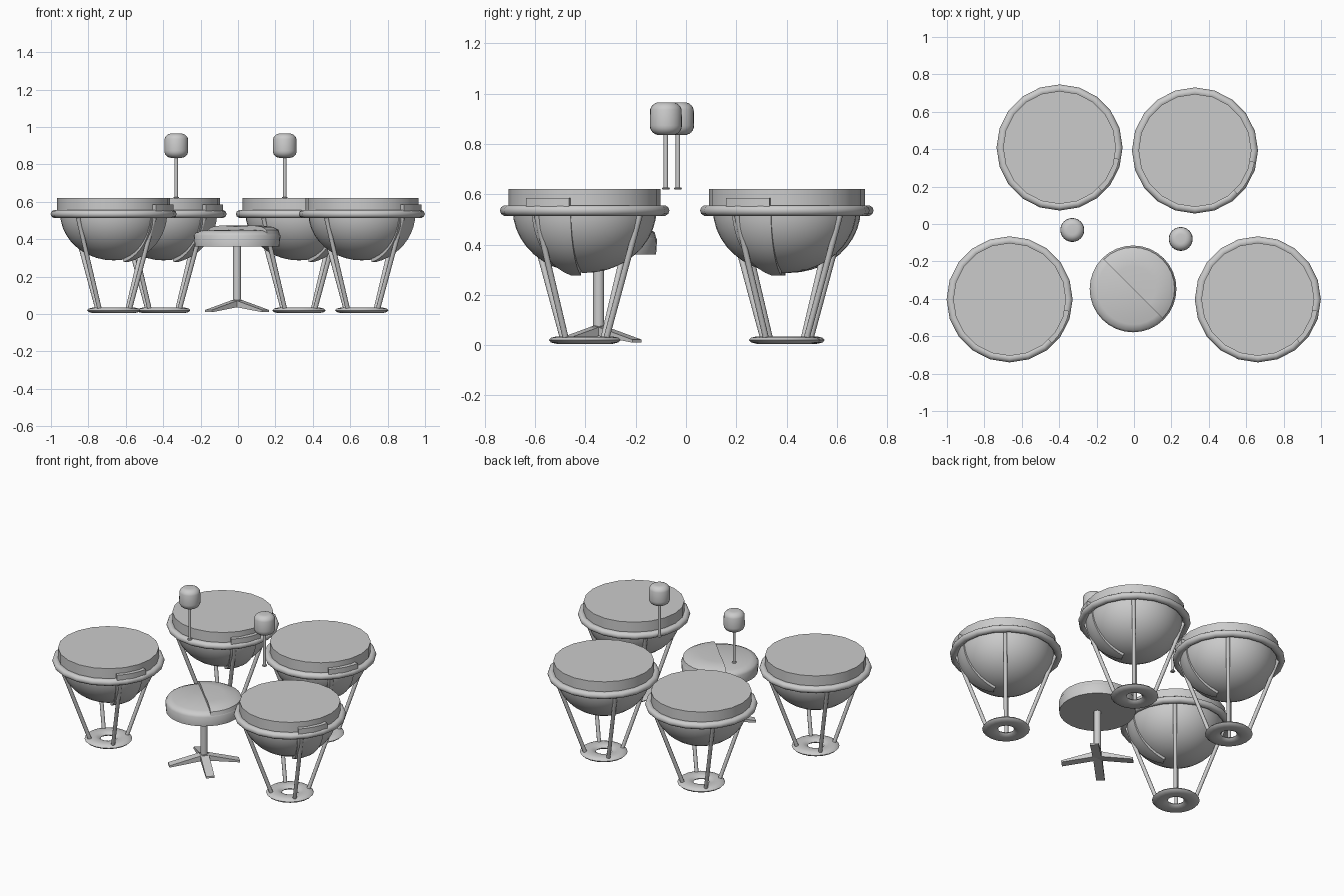
import bpy, bmesh, math
from mathutils import Vector

if "Cube" in bpy.data.objects:
    bpy.data.objects.remove(bpy.data.objects["Cube"])


def finish(name, bm, loc, angle=40):
    bmesh.ops.remove_doubles(bm, verts=bm.verts, dist=1e-5)
    bmesh.ops.recalc_face_normals(bm, faces=bm.faces)
    me = bpy.data.meshes.new(name)
    bm.to_mesh(me)
    bm.free()
    ob = bpy.data.objects.new(name, me)
    bpy.context.collection.objects.link(ob)
    ob.location = loc
    bpy.ops.object.select_all(action='DESELECT')
    bpy.context.view_layer.objects.active = ob
    ob.select_set(True)
    bpy.ops.object.shade_smooth_by_angle(angle=math.radians(angle))
    return ob


def lathe(name, profile, loc, segs=20, a0=0, a1=360, closed=False):
    """Revolve (radius, z) points; a closed profile gives a ring or a capped sector."""
    bm = bmesh.new()
    full = a1 - a0 == 360
    rings = []
    for i in range(segs if full else segs + 1):
        a = math.radians(a0 + (a1 - a0) * i / segs)
        rings.append([bm.verts.new((r * math.cos(a), r * math.sin(a), z)) for r, z in profile])
    n = len(profile)
    for i in range(segs):
        p, q = rings[i], rings[(i + 1) % len(rings)]
        for j in range(n if closed else n - 1):
            k = (j + 1) % n
            bm.faces.new((p[j], q[j], q[k], p[k]))
    if closed and not full:
        bm.faces.new(rings[0])
        bm.faces.new(rings[-1])
    bmesh.ops.dissolve_degenerate(bm, dist=1e-6, edges=bm.edges)
    return finish(name, bm, loc)


def rod(name, a, b, radius, loc, segs=10):
    a, b = Vector(a), Vector(b)
    bm = bmesh.new()
    bmesh.ops.create_cone(bm, cap_ends=True, segments=segs, radius1=radius, radius2=radius,
                          depth=(b - a).length)
    rot = (b - a).to_track_quat('Z', 'Y')
    for v in bm.verts:
        v.co = rot @ v.co + (a + b) / 2
    return finish(name, bm, loc)


def oval(r, z, rw, rh, n=10):
    return [(r + rw * math.cos(math.tau * i / n), z + rh * math.sin(math.tau * i / n)) for i in range(n)]


def bowl_curve(r, depth, t0, t1, n=10):
    return [(r * math.cos(t), 0.54 - depth * math.sin(t))
            for t in (math.radians(t0 + (t1 - t0) * i / n) for i in range(n + 1))]


# four kettle drums
for i, (x, y) in enumerate([(-0.398, 0.409), (0.326, 0.393), (-0.665, -0.403), (0.662, -0.403)]):
    loc, tag = (x, y, 0), f"_{i + 1}"
    # drumhead hoop and bowl
    lathe("drumhead" + tag, [(0, 0.62), (0.302, 0.62), (0.302, 0.535), (0, 0.535)], loc, 20)
    lathe("bowl" + tag, bowl_curve(0.286, 0.253, 0, 90), loc, 40)
    # support ring and base ring
    lathe("support_ring" + tag, oval(0.313, 0.535, 0.024, 0.022), loc, 20, closed=True)
    lathe("base_ring" + tag, oval(0.095, 0.02, 0.048, 0.016), loc, 20, closed=True)
    # raised plate on the hoop and shell strip down the bowl
    lathe("hoop_plate" + tag, [(0.29, 0.55), (0.325, 0.55), (0.325, 0.585), (0.29, 0.585)],
          loc, 4, -46, -11, True)
    strip = bowl_curve(0.292, 0.272, 2, 75) + bowl_curve(0.27, 0.24, 75, 2)
    lathe("bowl_strip" + tag, strip, loc, 4, -46, -11, True)
    # splayed legs
    for k in range(4):
        a = math.radians(49 + 90 * k)
        c, s = math.cos(a), math.sin(a)
        rod(f"drum_leg{tag}_{k + 1}", (0.295 * c, 0.295 * s, 0.53), (0.112 * c, 0.112 * s, 0.02),
            0.012, loc)

# stool seat with a raised half
stool = (-0.005, -0.347, 0)
lathe("seat", [(0, 0.36), (0.228, 0.36), (0.232, 0.42), (0.222, 0.436), (0.19, 0.447), (0, 0.452)],
      stool, 32)
lathe("seat_raised_half", [(0.0, 0.44), (0.0, 0.468), (0.12, 0.474), (0.19, 0.466), (0.222, 0.45),
                           (0.23, 0.42), (0.2, 0.42)], stool, 16, -45, 135, True)
# stool post and cross feet
rod("stool_post", (0, 0, 0.05), (0, 0, 0.37), 0.022, stool, 16)
for k in range(4):
    a = math.radians(45 + 90 * k)
    d, w = Vector((math.cos(a), math.sin(a), 0)), Vector((-math.sin(a), math.cos(a), 0)) * 0.026
    bm = bmesh.new()
    side = [(0, 0.078), (0.215, 0.022), (0.215, 0.01), (0, 0.04)]
    left, right = [[bm.verts.new(d * r + w * s + Vector((0, 0, z))) for r, z in side] for s in (-1, 1)]
    bm.faces.new(left)
    bm.faces.new(right)
    for j in range(4):
        bm.faces.new((left[j], left[j - 1], right[j - 1], right[j]))
    finish(f"stool_foot_{k + 1}", bm, stool, 20)

# two upright mallets
for i, (x, y) in enumerate([(-0.33, -0.032), (0.25, -0.08)]):
    loc = (x, y, 0)
    corner = [math.radians(t) for t in range(-90, 91, 15)]
    head = [(0, 0.835)] + [(0.026 + 0.038 * math.cos(t),
                            0.9 + (0.027 if t > 0 else -0.027) + 0.038 * math.sin(t)) for t in corner]
    head.append((0, 0.965))
    lathe(f"mallet_head_{i + 1}", head, loc, 24)
    rod(f"mallet_stick_{i + 1}", (0, 0, 0.622), (0, 0, 0.85), 0.009, loc)
    lathe(f"mallet_tip_{i + 1}", [(0, 0.619), (0.013, 0.619), (0.016, 0.623), (0.013, 0.627), (0, 0.627)],
          loc, 12)
